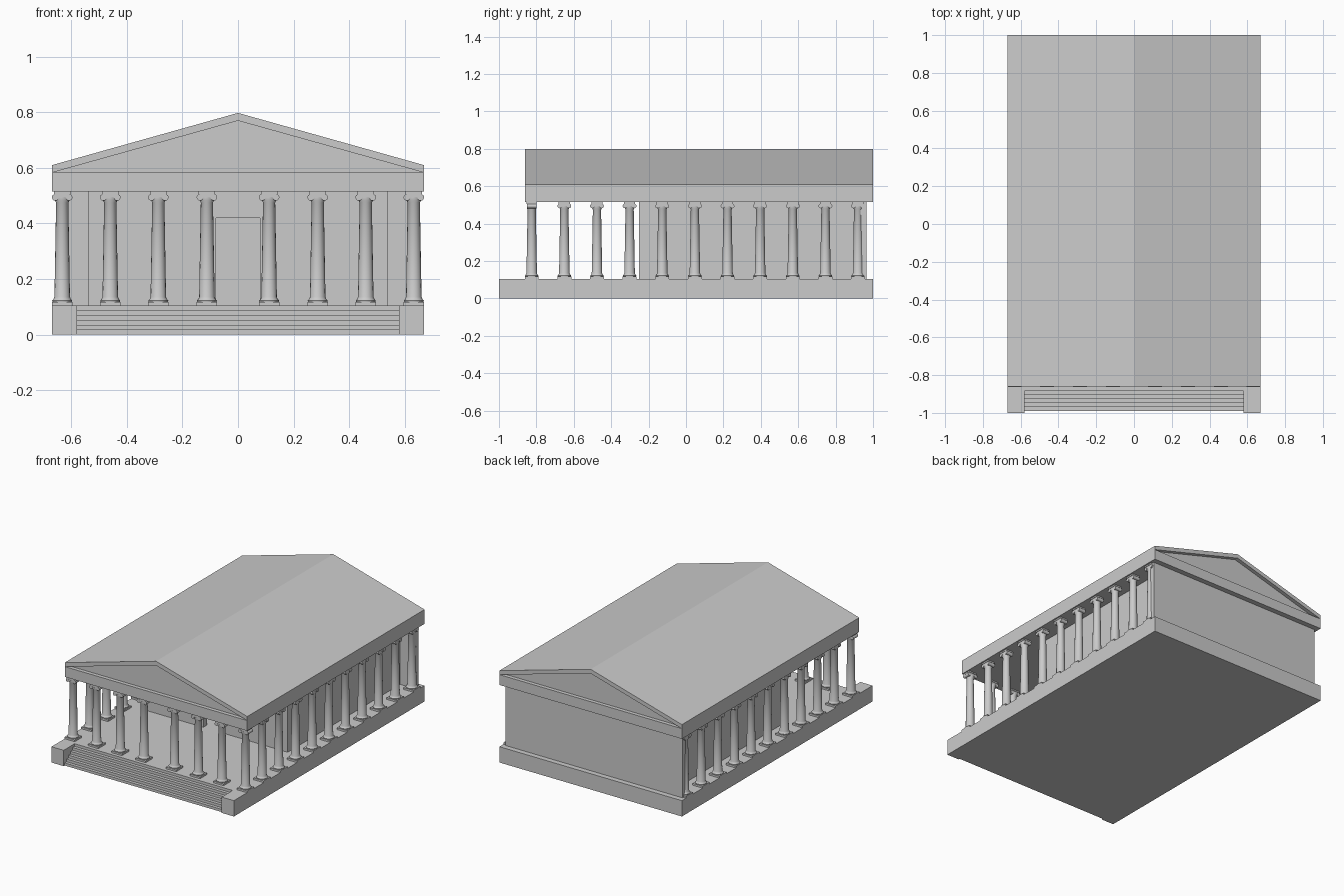
import bpy, bmesh
from mathutils import Matrix, Vector

cube = bpy.data.objects.get("Cube")
if cube:
    bpy.data.objects.remove(cube, do_unlink=True)

stone = bpy.data.materials.new("grey_stone")
stone.use_nodes = True
COLOUR = (0.6, 0.6, 0.6, 1)
stone.diffuse_color = COLOUR
stone.node_tree.nodes["Principled BSDF"].inputs["Base Color"].default_value = COLOUR

WIDTH, FRONT, BACK = 0.67, -0.86, 1.0   # half width and ends of the platform
FLOOR, LINTEL, EAVE = 0.105, 0.515, 0.583


def finish(name, bm, smooth=False):
    bmesh.ops.recalc_face_normals(bm, faces=bm.faces)
    mesh = bpy.data.meshes.new(name)
    bm.to_mesh(mesh)
    bm.free()
    mesh.materials.append(stone)
    obj = bpy.data.objects.new(name, mesh)
    bpy.context.collection.objects.link(obj)
    if smooth:
        bpy.ops.object.select_all(action="DESELECT")
        obj.select_set(True)
        bpy.context.view_layer.objects.active = obj
        bpy.ops.object.shade_smooth_by_angle(angle=0.6)
    return obj


def add_box(bm, x, y, z):
    centre = Vector([sum(r) / 2 for r in (x, y, z)])
    size = [r[1] - r[0] for r in (x, y, z)]
    bmesh.ops.create_cube(bm, size=1, matrix=Matrix.Translation(centre) @ Matrix.Diagonal((*size, 1)))


def box(name, x, y, z):
    bm = bmesh.new()
    add_box(bm, x, y, z)
    return finish(name, bm)


def prism(name, outline, start, end):
    """Extrude an x-z outline along y."""
    bm = bmesh.new()
    face = bm.faces.new([bm.verts.new((x, start, z)) for x, z in outline])
    grown = bmesh.ops.extrude_face_region(bm, geom=[face])["geom"]
    verts = [v for v in grown if isinstance(v, bmesh.types.BMVert)]
    bmesh.ops.translate(bm, verts=verts, vec=(0, end - start, 0))
    return finish(name, bm)


# Platform, cheek blocks and front stairs
box("platform", (-WIDTH, WIDTH), (FRONT, BACK), (0, FLOOR))
for side, label in ((1, "left"), (-1, "right")):
    box(label + "_stair_block", sorted((side * 0.58, side * WIDTH)), (-1, FRONT), (0, FLOOR))
STEPS = 6
for i in range(STEPS):
    box(f"step_{i + 1}", (-0.58, 0.58), (-0.99 + i * 0.021, FRONT),
        (FLOOR * i / STEPS, FLOOR * (i + 1) / STEPS))

# Inner chamber with a doorway and a wide rear wall
HALL, HALL_FRONT, DOOR, DOOR_TOP, THICK = 0.54, -0.25, 0.08, 0.42, 0.04
for side, label in ((1, "left"), (-1, "right")):
    box(label + "_front_wall", sorted((side * DOOR, side * HALL)),
        (HALL_FRONT, HALL_FRONT + THICK), (FLOOR, LINTEL))
    box(label + "_side_wall", sorted((side * (HALL - THICK), side * HALL)),
        (HALL_FRONT + THICK, 0.93), (FLOOR, LINTEL))
box("door_lintel", (-DOOR, DOOR), (HALL_FRONT, HALL_FRONT + THICK), (DOOR_TOP, LINTEL))
box("rear_wall", (-0.65, 0.65), (0.93, 0.965), (FLOOR, LINTEL))

# Entablature, gable walls and roof
box("entablature", (-WIDTH, WIDTH), (FRONT, BACK), (LINTEL, EAVE))
gable = [(-WIDTH, EAVE), (WIDTH, EAVE), (0, 0.77)]
prism("front_pediment", gable, FRONT + 0.025, FRONT + 0.06)
prism("rear_pediment", gable, BACK - 0.06, BACK - 0.025)
roof = [(-WIDTH, EAVE), (0, 0.77), (WIDTH, EAVE), (WIDTH, 0.61), (0, 0.798), (-WIDTH, 0.61)]
prism("roof", roof, FRONT, BACK)


# One column: square plinth, turned shaft, scrolled capital
def column_mesh():
    bm = bmesh.new()
    add_box(bm, (-0.037, 0.037), (-0.037, 0.037), (0, 0.012))
    profile = [(0, 0.012), (0.035, 0.012), (0.036, 0.017), (0.031, 0.023),
               (0.028, 0.03), (0.022, 0.37), (0.026, 0.378), (0.026, 0.39), (0, 0.39)]
    points = [bm.verts.new((r, 0, z)) for r, z in profile]
    edges = [bm.edges.new(pair) for pair in zip(points, points[1:])]
    bmesh.ops.spin(bm, geom=points + edges, axis=(0, 0, 1), cent=(0, 0, 0),
                   angle=6.2831853, steps=16)
    for side in (1, -1):
        turn = Matrix.Translation((side * 0.025, 0, 0.389)) @ Matrix.Rotation(1.5708, 4, "X")
        bmesh.ops.create_cone(bm, cap_ends=True, segments=14, radius1=0.012,
                              radius2=0.012, depth=0.05, matrix=turn)
    add_box(bm, (-0.026, 0.026), (-0.024, 0.024), (0.388, 0.401))
    add_box(bm, (-0.03, 0.03), (-0.027, 0.027), (0.401, LINTEL - FLOOR))
    bmesh.ops.remove_doubles(bm, verts=bm.verts, dist=0.0001)
    return finish("front_column_1", bm, smooth=True)


# Colonnade: eight across the front, ten more down each side
ROW_Y, SPACING = -0.825, 0.1745
spots = [("front_column", s * x, ROW_Y, 0) for x in (0.112, 0.287, 0.46, 0.633) for s in (1, -1)]
spots += [(label + "_side_column", s * 0.633, ROW_Y + SPACING * i, 1.5708)
          for s, label in ((1, "left"), (-1, "right")) for i in range(1, 11)]
first = column_mesh()
for n, (label, x, y, angle) in enumerate(spots):
    col = first
    if n:
        col = first.copy()
        col.name = f"{label}_{n + 1}"
        bpy.context.collection.objects.link(col)
    col.location = (x, y, FLOOR)
    col.rotation_euler.z = angle
